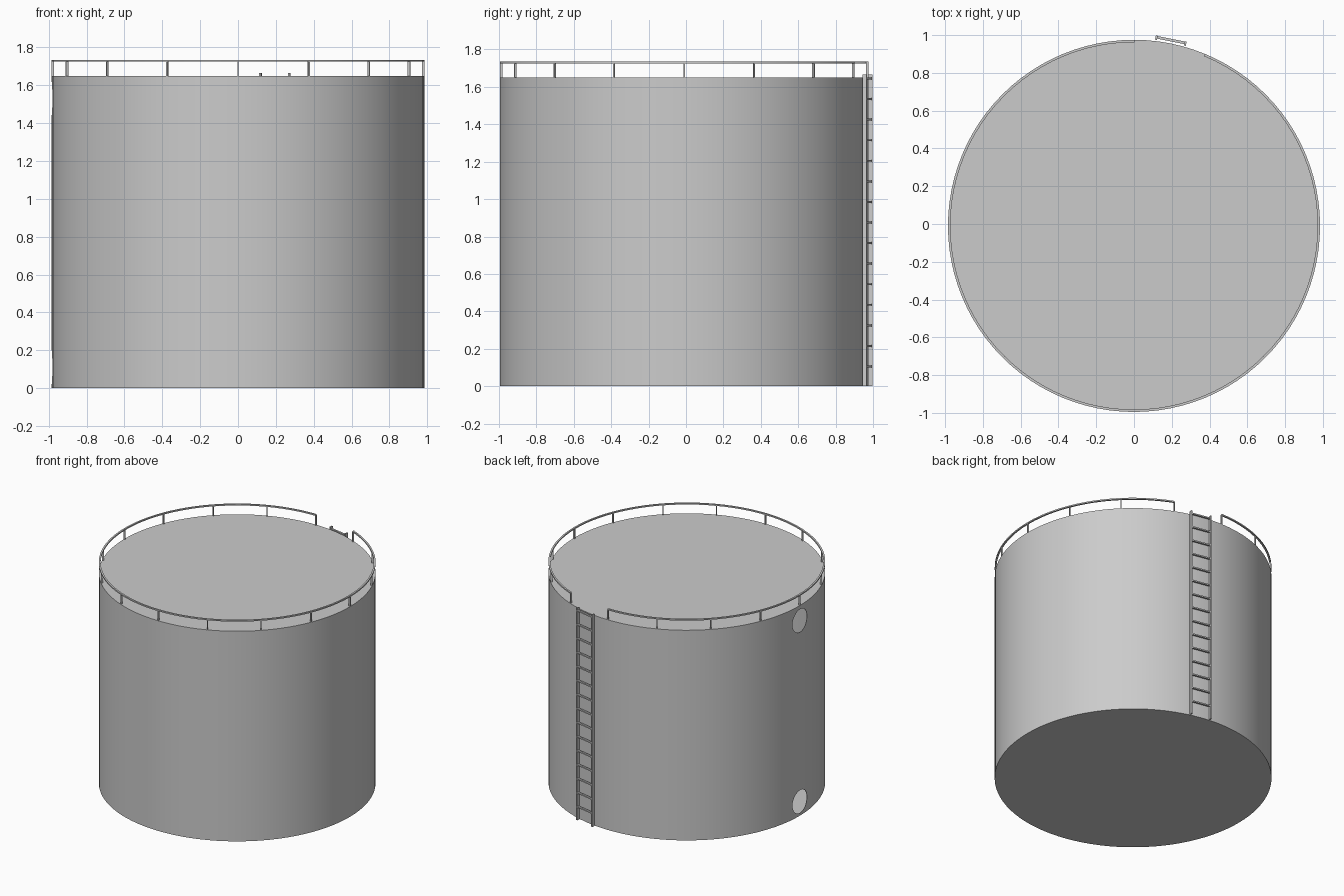
import bpy, bmesh, math
from mathutils import Matrix, Vector

cube = bpy.data.objects.get("Cube")
if cube:
    bpy.data.objects.remove(cube, do_unlink=True)

R, H = 0.985, 1.65
CENTRE = Vector((0, -0.01, 0))
STEP = math.radians(22.5)

grey = bpy.data.materials.new("light grey steel")
grey.use_nodes = True
colour = (0.6, 0.6, 0.6, 1)
grey.diffuse_color = colour
grey.node_tree.nodes["Principled BSDF"].inputs["Base Color"].default_value = colour


def make(name, bm):
    bmesh.ops.recalc_face_normals(bm, faces=bm.faces[:])
    mesh = bpy.data.meshes.new(name)
    bm.to_mesh(mesh)
    bm.free()
    mesh.materials.append(grey)
    ob = bpy.data.objects.new(name, mesh)
    bpy.context.collection.objects.link(ob)
    return ob


def smooth(ob):
    bpy.ops.object.select_all(action='DESELECT')
    ob.select_set(True)
    bpy.context.view_layer.objects.active = ob
    bpy.ops.object.shade_smooth_by_angle(angle=math.radians(30))


def add_box(bm, angle, radial, along, z, size):
    """Box placed around the tank; size is radial, tangential, height."""
    m = (Matrix.Translation(CENTRE) @ Matrix.Rotation(angle, 4, 'Z')
         @ Matrix.Translation((radial, along, z)) @ Matrix.Diagonal((*size, 1)))
    bmesh.ops.create_cube(bm, size=1, matrix=m)


# Tank: closed thin-walled shell
bm = bmesh.new()
bmesh.ops.create_cone(bm, cap_ends=True, segments=96, radius1=R, radius2=R, depth=H,
                      matrix=Matrix.Translation(CENTRE + Vector((0, 0, H / 2))))
tank = make("tank_shell", bm)
shell = tank.modifiers.new("wall", 'SOLIDIFY')
shell.thickness = 0.004
shell.offset = -1

# Two round pipe openings in the side wall
bm = bmesh.new()
for z in (0.11, 1.53):
    m = Matrix.Translation((-R, CENTRE.y, z)) @ Matrix.Rotation(math.pi / 2, 4, 'Y')
    bmesh.ops.create_cone(bm, cap_ends=True, segments=32, radius1=0.09, radius2=0.09,
                          depth=0.2, matrix=m)
cutter = make("opening_cutter", bm)
cutter.hide_render = True
cut = tank.modifiers.new("openings", 'BOOLEAN')
cut.object = cutter
cut.operation = 'DIFFERENCE'
cut.solver = 'EXACT'
bpy.context.view_layer.update()
baked = bpy.data.meshes.new_from_object(
    tank.evaluated_get(bpy.context.evaluated_depsgraph_get()))
tank.modifiers.clear()
tank.data = baked
bpy.data.objects.remove(cutter, do_unlink=True)
smooth(tank)

# Guard rail: open ring with a gap at the ladder
bm = bmesh.new()
n = 90
section = ((0.972, 1.725), (0.985, 1.725), (0.985, 1.735), (0.972, 1.735))
rings = []
for i in range(n + 1):
    a = math.pi / 2 + 15 * STEP * i / n
    rings.append([bm.verts.new(CENTRE + Vector((r * math.cos(a), r * math.sin(a), z)))
                  for r, z in section])
for a, b in zip(rings, rings[1:]):
    for k in range(4):
        j = (k + 1) % 4
        bm.faces.new((a[k], a[j], b[j], b[k]))
bm.faces.new(rings[0])
bm.faces.new(rings[-1])
smooth(make("guard_rail", bm))

# Guard rail posts
bm = bmesh.new()
for i in range(16):
    add_box(bm, math.pi / 2 + i * STEP, 0.978, 0, 1.687, (0.013, 0.007, 0.084))
make("guard_rail_posts", bm)

# Ladder in the middle of the gap
ladder_angle = math.pi / 2 - STEP / 2
bm = bmesh.new()
for side in (-1, 1):
    add_box(bm, ladder_angle, 1.0, side * 0.078, 0.833, (0.023, 0.01, 1.666))
make("ladder_side_rails", bm)
bm = bmesh.new()
for i in range(15):
    add_box(bm, ladder_angle, 1.003, 0, 0.105 + i * 0.11, (0.014, 0.156, 0.01))
make("ladder_rungs", bm)
